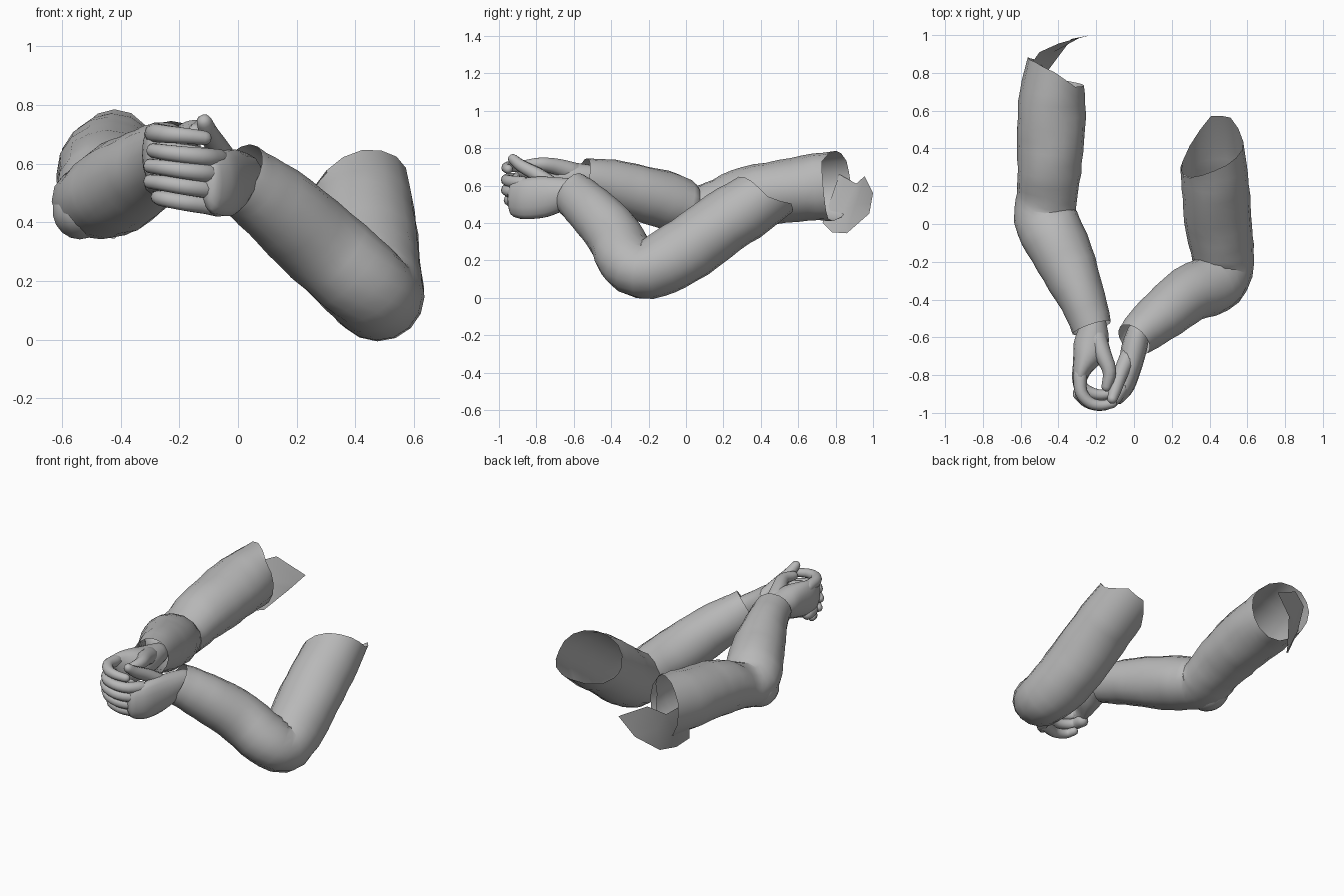
import bpy, bmesh, math
from mathutils import Vector, Matrix

if "Cube" in bpy.data.objects:
    bpy.data.objects.remove(bpy.data.objects["Cube"])

grey = bpy.data.materials.new("plain_grey")
grey.diffuse_color = (0.48, 0.48, 0.48, 1)
grey.use_nodes = True
grey.node_tree.nodes["Principled BSDF"].inputs["Base Color"].default_value = grey.diffuse_color
UP = Vector((0, 0, 1))


def finish(bm, name, angle=50):
    bmesh.ops.recalc_face_normals(bm, faces=bm.faces)
    me = bpy.data.meshes.new(name)
    bm.to_mesh(me)
    bm.free()
    ob = bpy.data.objects.new(name, me)
    bpy.context.collection.objects.link(ob)
    me.materials.append(grey)
    bpy.ops.object.select_all(action='DESELECT')
    ob.select_set(True)
    bpy.context.view_layer.objects.active = ob
    bpy.ops.object.shade_smooth_by_angle(angle=math.radians(angle))
    return ob


def spline(keys, steps):
    """Catmull-Rom through tuples of any length."""
    keys = [Vector(k) for k in keys]
    p = [keys[0] * 2 - keys[1]] + keys + [keys[-1] * 2 - keys[-2]]
    out = []
    for i in range(1, len(p) - 2):
        a, b, c, d = p[i - 1:i + 3]
        for s in range(steps):
            t = s / steps
            out.append(0.5 * (2 * b + (c - a) * t + (2 * a - 5 * b + 4 * c - d) * t * t
                              + (3 * b - a - 3 * c + d) * t ** 3))
    return out + [keys[-1]]


def ring_table(values):
    """Rim extension read from eight evenly spaced directions."""
    def f(a):
        q = a / math.tau * 8
        i = int(q) % 8
        return values[i] + (values[(i + 1) % 8] - values[i]) * (q - int(q))
    return f


def tube(name, keys, sides=16, steps=3, caps=(False, False), rim=None, fold=0, angle=50):
    """Keys are x, y, z, side radius, upright radius."""
    rings = spline(keys, steps)
    pts = [Vector(r[:3]) for r in rings]
    bm = bmesh.new()
    loops = []
    for i, r in enumerate(rings):
        t = (pts[min(i + 1, len(pts) - 1)] - pts[max(i - 1, 0)]).normalized()
        side = t.cross(UP).normalized()
        up = side.cross(t)
        loop = []
        for k in range(sides):
            a = math.tau * k / sides
            f = 1 + fold * math.sin(1.9 * i + 2 * a) * math.cos(a - 0.7 * i)
            v = pts[i] + side * (r[3] * f * math.cos(a)) + up * (r[4] * f * math.sin(a))
            if rim and i == 0:
                e = rim(a)
                v = v.lerp(pts[0], max(0, e) * 0.9) - t * e   # long cloth leans inward
            loop.append(bm.verts.new(v))
        loops.append(loop)
    for A, B in zip(loops, loops[1:]):
        for k in range(sides):
            j = (k + 1) % sides
            bm.faces.new((A[k], A[j], B[j], B[k]))
    # rounded tips
    for want, loop, nxt in ((caps[0], loops[0], loops[1]), (caps[1], loops[-1], loops[-2])):
        if want:
            c = sum((v.co for v in loop), Vector()) / sides
            d = (c - sum((v.co for v in nxt), Vector()) / sides).normalized()
            rad = min((v.co - c).length for v in loop)
            prev = loop
            for q in (0.5, 0.85):
                cur = [bm.verts.new(c + (v.co - c) * math.sqrt(1 - q * q) + d * rad * q) for v in loop]
                for k in range(sides):
                    j = (k + 1) % sides
                    bm.faces.new((prev[k], prev[j], cur[j], cur[k]))
                prev = cur
            tip = bm.verts.new(c + d * rad)
            for k in range(sides):
                bm.faces.new((prev[k], prev[(k + 1) % sides], tip))
    return finish(bm, name, angle)


def finger(name, path, r0, r1):
    n = len(path) - 1
    keys = []
    for i, p in enumerate(path):
        r = r0 + (r1 - r0) * i / n
        keys.append((*p, r, r))
    tube(name, keys, 10, 3, (True, True), angle=80)


# straighter sleeve, torn at the shoulder
tube("left_sleeve", [
    (-.422, .80, .60, .157, .188), (-.435, .64, .585, .178, .175), (-.44, .45, .56, .178, .166),
    (-.45, .28, .53, .168, .156), (-.46, .14, .487, .16, .132), (-.47, .04, .472, .168, .13),
    (-.418, -.08, .512, .166, .155), (-.342, -.24, .56, .15, .148),
    (-.27, -.41, .61, .122, .13), (-.222, -.55, .64, .106, .108)],
    fold=.025, rim=ring_table((.07, .06, .02, -.05, -.11, -.07, -.03, .05)))

# cloth bunched over the point of the elbow
bm = bmesh.new()
bmesh.ops.create_uvsphere(bm, u_segments=14, v_segments=9, radius=1, matrix=(
    Matrix.Translation((-.54, .03, .44)) @ Matrix.Diagonal((.095, .13, .098, 1))))
finish(bm, "left_elbow", 80)

# loose cloth flap behind the shoulder
bm = bmesh.new()
top = [(-.565, .82, .66), (-.50, .91, .61), (-.40, .955, .65), (-.23, 1, .56)]
low = [(-.535, .73, .40), (-.48, .78, .35), (-.42, .86, .345), (-.33, .98, .45)]
rows = []
for k in range(4):
    mid = [a * .5 + b * .5 for a, b in zip(top[k], low[k])]
    mid[0] -= .02 * (k < 3)
    rows.append([bm.verts.new(p) for p in (top[k], mid, low[k])])
for A, B in zip(rows, rows[1:]):
    for k in range(2):
        bm.faces.new((A[k], A[k + 1], B[k + 1], B[k]))
finish(bm, "shoulder_flap")

# bent sleeve, hanging longer below its shoulder opening
tube("right_sleeve", [
    (.42, .36, .50, .175, .168), (.43, .20, .40, .178, .171), (.445, .02, .27, .178, .174),
    (.465, -.13, .18, .168, .168), (.475, -.245, .143, .157, .148), (.415, -.32, .205, .16, .152),
    (.285, -.375, .32, .15, .15), (.16, -.475, .435, .137, .142), (.05, -.565, .52, .118, .128),
    (0, -.615, .56, .10, .122)],
    fold=.02, rim=ring_table((-.10, -.05, .01, .05, .08, .17, .16, 0)))

# palms
tube("left_palm", [
    (-.21, -.50, .645, .06, .065), (-.22, -.60, .645, .088, .08), (-.238, -.68, .64, .088, .10),
    (-.272, -.76, .635, .055, .108), (-.288, -.82, .63, .04, .103), (-.285, -.87, .625, .032, .09)],
    14, 3, (True, True), angle=80)
tube("right_palm", [
    (.025, -.57, .56, .06, .075), (0, -.66, .555, .068, .09), (-.02, -.76, .54, .06, .112),
    (-.048, -.86, .53, .05, .112), (-.085, -.915, .53, .04, .10)], 14, 3, (True, True), angle=80)

# fingers wrapped around each other
for i in range(4):
    z = .70 - .056 * i
    y = 0 if i == 0 else .055
    finger("left_finger_%d" % (i + 1), [
        (-.285, -.80, z), (-.28, -.89 + y * .6, z + .005), (-.235, -.945 + y, z),
        (-.175, -.96 + y, z - .005), (-.115, -.95 + y, z - .012)], .036, .025)
    z0, z1 = .615 - .054 * i, .645 - .053 * i
    y = (0, 0, .015, .045)[i]
    x = (.01, 0, 0, .025)[i]
    finger("right_finger_%d" % (i + 1), [
        (-.065, -.87, z0), (-.11, -.935 + y, z0 + .007), (-.18, -.96 + y, z0 + .015),
        (-.25, -.945 + y, z1 - .006), (-.298 + x, -.905 + y, z1)], .035, .025)

# thumbs
finger("left_thumb", [(-.20, -.60, .67), (-.165, -.69, .70), (-.13, -.78, .715), (-.145, -.86, .71)], .055, .027)
finger("right_thumb", [(-.03, -.70, .59), (-.07, -.79, .655), (-.10, -.88, .705), (-.115, -.925, .742)], .045, .027)
